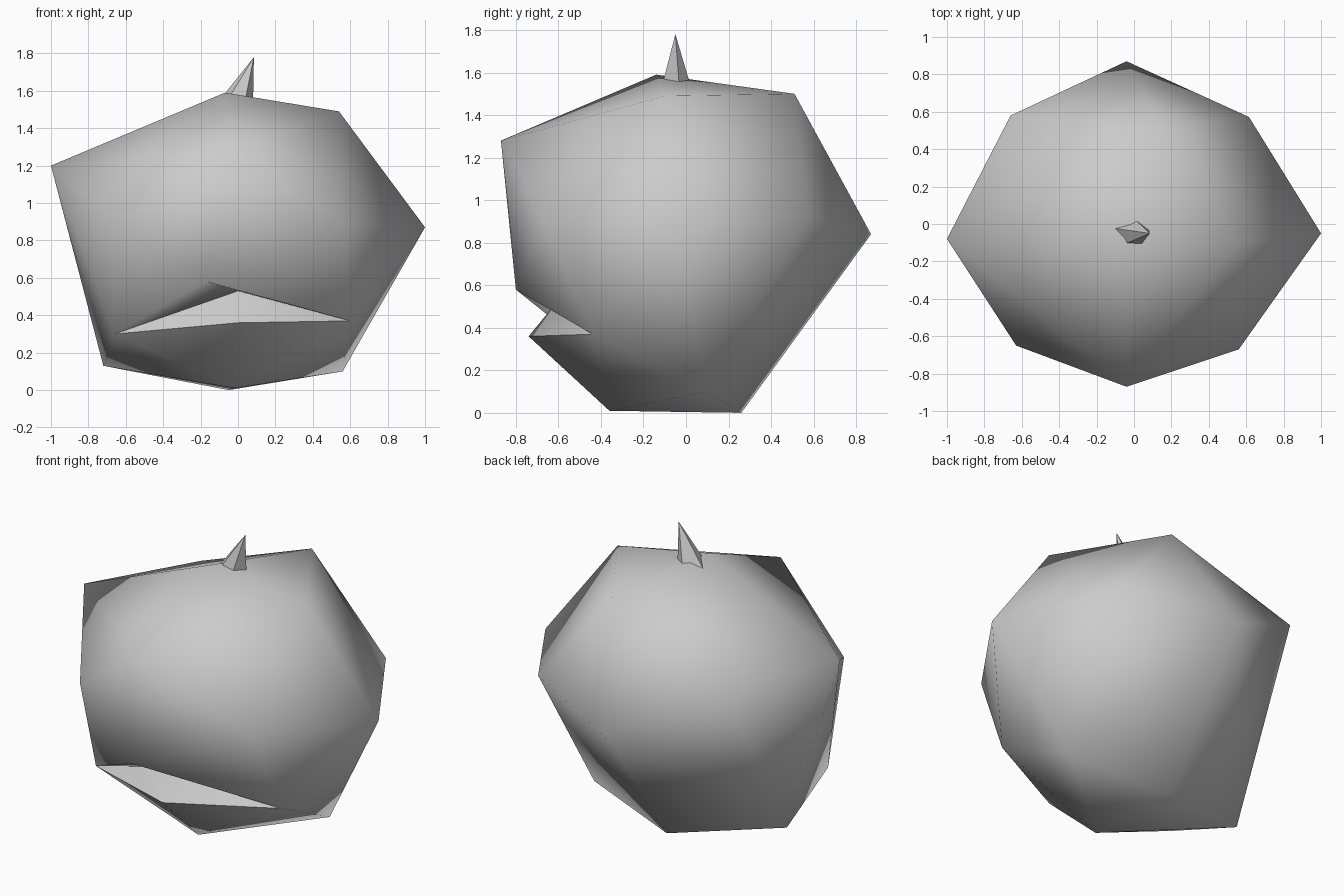
import bpy, bmesh

cube = bpy.data.objects.get("Cube")
if cube:
    bpy.data.objects.remove(cube, do_unlink=True)

grey = bpy.data.materials.new("stone grey")
grey.use_nodes = True
colour = (0.6, 0.6, 0.6, 1)
grey.diffuse_color = colour
grey.node_tree.nodes["Principled BSDF"].inputs["Base Color"].default_value = colour


def finish(name, bm):
    bmesh.ops.recalc_face_normals(bm, faces=bm.faces)
    mesh = bpy.data.meshes.new(name)
    bm.to_mesh(mesh)
    bm.free()
    mesh.materials.append(grey)
    ob = bpy.data.objects.new(name, mesh)
    bpy.context.scene.collection.objects.link(ob)
    return ob


# Faceted body: hull of its corner points
corners = {
    "top": (-.07, -.14, 1.59), "top_side": (.54, -.1, 1.49), "top_back": (.15, .51, 1.5),
    "side_a": (-1, -.08, 1.2), "side_b": (1, -.05, .87),
    "back": (-.04, .87, .84), "front": (-.04, -.87, 1.28),
    "back_a": (-.66, .58, 1.18), "back_b": (.615, .572, .92),
    "front_a": (-.63, -.65, .9), "front_b": (.56, -.67, .9),
    "low_a": (-.72, .04, .13), "low_b": (.56, .1, .1),
    "base_back": (-.05, .26, 0), "base_front": (-.02, -.36, .01),
    "lip": (-.17, -.8, .58), "ledge_a": (-.66, -.45, .3), "ledge_b": (.6, -.44, .37),
}
bm = bmesh.new()
v = {name: bm.verts.new(co) for name, co in corners.items()}
bmesh.ops.convex_hull(bm, input=list(bm.verts))

# Notch and jutting ledge in the lower front
rim = [v[n] for n in ("lip", "ledge_a", "base_front", "ledge_b")]
old = [f for f in bm.faces if all(p in rim for p in f.verts)]
bmesh.ops.delete(bm, geom=old, context="FACES")
notch = bm.verts.new((0, -.6, .53))
ledge = bm.verts.new((0, -.74, .36))
lip, side_a, base, side_b = rim
for tri in ((lip, side_a, notch), (side_a, ledge, notch), (ledge, side_b, notch),
            (side_b, lip, notch), (side_a, base, ledge), (base, side_b, ledge)):
    bm.faces.new(tri)
loose = [e for e in bm.edges if not e.link_faces]
bmesh.ops.delete(bm, geom=loose, context="EDGES")
body = finish("body", bm)
bpy.ops.object.select_all(action="DESELECT")
body.select_set(True)
bpy.context.view_layer.objects.active = body
bpy.ops.object.shade_smooth_by_angle(angle=1.25)

# Leaning stem: flat-sided spike
bm = bmesh.new()
ring = [bm.verts.new((x, y, 1.51)) for x, y in
        ((-.13, -.02), (0, .03), (.08, -.03), (.03, -.12), (-.08, -.12))]
tip = bm.verts.new((.085, -.05, 1.78))
bm.faces.new(ring)
for i, p in enumerate(ring):
    bm.faces.new((p, ring[i - 1], tip))
finish("stem", bm)
